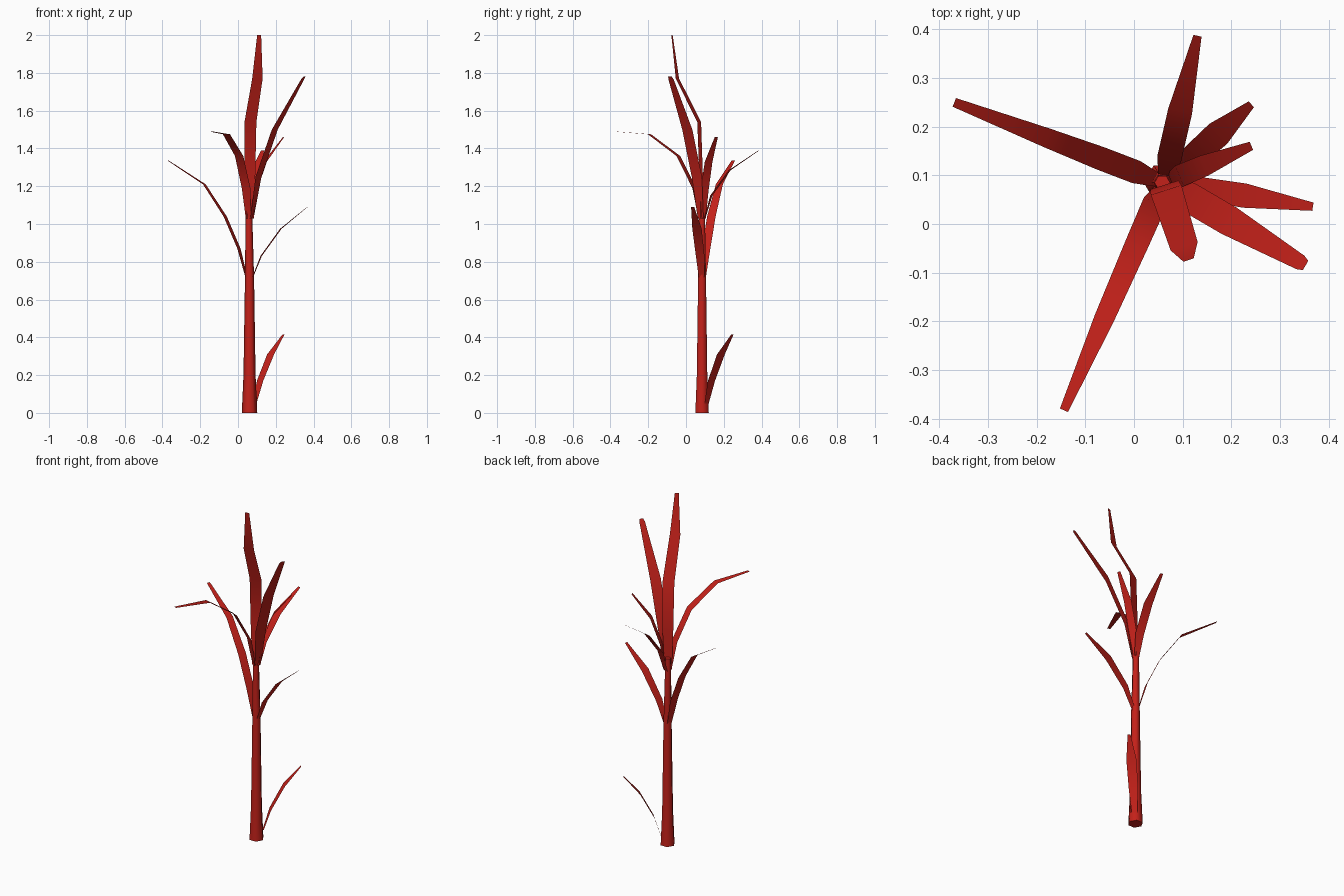
import bpy, bmesh
from mathutils import Vector

if "Cube" in bpy.data.objects:
    bpy.data.objects.remove(bpy.data.objects["Cube"])

CX, CY = 0.061, 0.085   # stem axis

red = bpy.data.materials.new("red_leaf")
red.diffuse_color = (0.55, 0.015, 0.01, 1)
red.use_nodes = True
red.node_tree.nodes["Principled BSDF"].inputs["Base Color"].default_value = red.diffuse_color


def finish(bm, name):
    mesh = bpy.data.meshes.new(name)
    bm.to_mesh(mesh)
    bm.free()
    mesh.materials.append(red)
    for p in mesh.polygons:
        p.use_smooth = True
    ob = bpy.data.objects.new(name, mesh)
    bpy.context.collection.objects.link(ob)
    return ob


def stem(name, rings, sides=6):
    """Tapered six-sided stem from (z, radius, x offset) rings."""
    from math import cos, sin, tau
    bm = bmesh.new()
    loops = [[bm.verts.new((CX + dx + r * cos(tau * i / sides), CY + r * sin(tau * i / sides), z))
              for i in range(sides)] for z, r, dx in rings]
    for a, b in zip(loops, loops[1:]):
        for i in range(sides):
            j = (i + 1) % sides
            bm.faces.new((a[i], a[j], b[j], b[i]))
    caps = [bm.faces.new(loops[0][::-1]), bm.faces.new(loops[-1])]
    bmesh.ops.split_edges(bm, edges=list({e for f in caps for e in f.edges}))
    return finish(bm, name)


def leaf(name, tip_xy, path):
    """Flat bent blade growing towards tip_xy; path = (radius, z, width)."""
    out = Vector((tip_xy[0] - CX, tip_xy[1] - CY, 0)).normalized()
    side = Vector((-out.y, out.x, 0))
    bm = bmesh.new()
    rows = []
    for r, z, w in path:
        c = Vector((CX, CY, z)) + out * r
        rows.append([bm.verts.new(c + side * w / 2), bm.verts.new(c - side * w / 2)])
    for a, b in zip(rows, rows[1:]):
        bm.faces.new((a[0], a[1], b[1], b[0]))
    return finish(bm, name)


stem("stem", [(0, .041, 0), (.2, .032, 0), (.72, .024, 0), (1.03, .018, -.003), (1.1, .016, -.003)])

# low leaf
leaf("low_leaf", (.24, .245),
     [(.036, .05, .03), (.075, .17, .05), (.15, .31, .055), (.241, .415, .016)])
# middle pair
leaf("middle_leaf_left", (-.37, .25),
     [(.018, .72, .03), (.06, .87, .048), (.138, 1.04, .048), (.256, 1.21, .04), (.46, 1.335, .019)])
leaf("middle_leaf_right", (.37, .035),
     [(.018, .72, .03), (.062, .83, .046), (.168, .975, .05), (.31, 1.09, .017)])
# top cluster
leaf("top_leaf_back", (.13, .385),
     [(.015, 1.03, .03), (.05, 1.15, .05), (.15, 1.285, .05), (.309, 1.39, .017)])
leaf("top_leaf_right", (.24, .16),
     [(.015, 1.03, .03), (.035, 1.18, .046), (.09, 1.33, .044), (.195, 1.46, .018)])
leaf("top_leaf_tall_right", (.352, -.085),
     [(.015, 1.03, .035), (.055, 1.25, .062), (.155, 1.5, .062), (.325, 1.765, .032), (.337, 1.78, .022)])
leaf("top_leaf_tallest", (.112, -.074),
     [(.012, 1.03, .04), (.005, 1.25, .06), (.016, 1.54, .066), (.137, 1.77, .058), (.167, 2.0, .022)])
leaf("top_leaf_front", (-.145, -.385),
     [(.015, 1.03, .03), (.045, 1.19, .05), (.137, 1.36, .048), (.304, 1.475, .041), (.51, 1.49, .018)])
